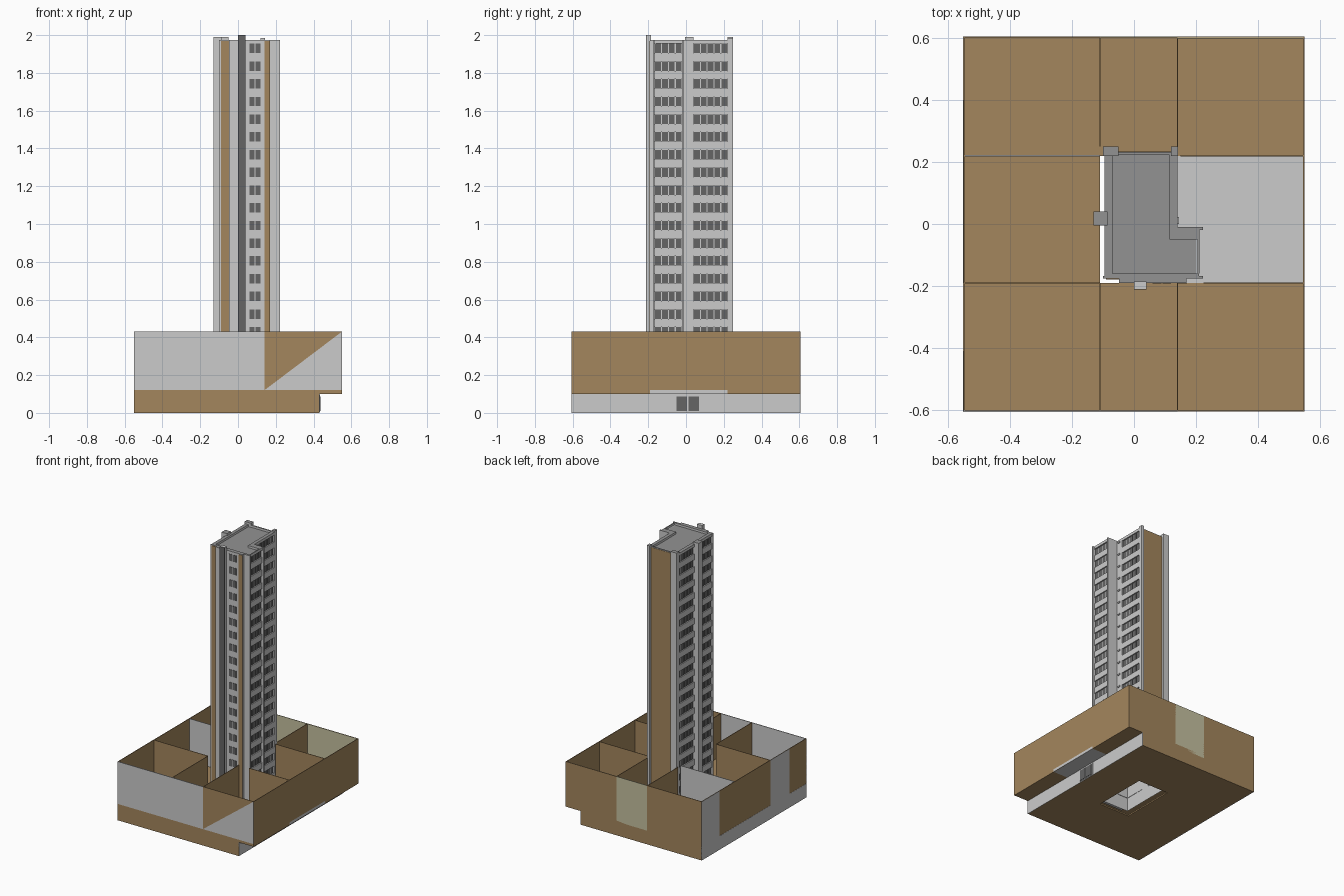
import bpy, bmesh

if "Cube" in bpy.data.objects:
    bpy.data.objects.remove(bpy.data.objects["Cube"])

def mat(name, r, g, b):
    m = bpy.data.materials.new(name)
    m.diffuse_color = (r, g, b, 1)
    m.use_nodes = True
    m.node_tree.nodes["Principled BSDF"].inputs["Base Color"].default_value = m.diffuse_color
    return m

BROWN = mat("brown", 0.37, 0.24, 0.11)
LIGHT = mat("light_grey", 0.60, 0.60, 0.60)
ROOF = mat("roof_grey", 0.29, 0.29, 0.29)
DARK = mat("dark_grey", 0.13, 0.13, 0.13)
OLIVE = mat("pale_olive", 0.56, 0.53, 0.35)

def boxes(name, items, m, top=None, open_bottom=False):
    """Each item is (x0, x1, y0, y1, z0, z1); top faces may take another colour."""
    bm = bmesh.new()
    for x0, x1, y0, y1, z0, z1 in items:
        v = [bm.verts.new((x, y, z)) for z in (z0, z1) for y in (y0, y1) for x in (x0, x1)]
        for k, f in enumerate(((0, 2, 3, 1), (4, 5, 7, 6), (0, 1, 5, 4),
                               (2, 6, 7, 3), (0, 4, 6, 2), (1, 3, 7, 5))):
            if k == 0 and open_bottom:
                continue
            face = bm.faces.new([v[i] for i in f])
            face.material_index = 1 if (top and k == 1) else 0
    me = bpy.data.meshes.new(name)
    bm.to_mesh(me)
    bm.free()
    me.materials.append(m)
    if top:
        me.materials.append(top)
    ob = bpy.data.objects.new(name, me)
    bpy.context.collection.objects.link(ob)
    return ob

T = 0.004                                  # thin wall thickness
X0, X1, Y0, Y1 = -0.55, 0.55, -0.605, 0.605
XA, XB, YA, YB = -0.11, 0.14, -0.19, 0.22   # room grid lines
BX = 0.43                                  # right end of the base
Z1, Z2, Z3 = 0.10, 0.12, 0.43

# ---- base storey: bottom slab with central hole, and outer walls
def ring(xe, z0, z1):
    return [(X0, xe, Y0, YA, z0, z1), (X0, xe, YB, Y1, z0, z1), (X0, XA, YA, YB, z0, z1)]

boxes("base_bottom", ring(BX, 0, 0.01) + [(XB, BX, YA, YB, 0, 0.01)], BROWN)
boxes("base_front_back_walls", [(X0, BX, Y0, Y0 + T, 0, Z1), (X0, BX, Y1 - T, Y1, 0, Z1)], BROWN)
boxes("base_side_walls", [(X0 - 0.001, X0 + T, Y0, Y1, 0, Z1), (BX - T, BX + 0.001, Y0, Y1, 0, Z1)], LIGHT)
boxes("entrance_frame", [(BX, BX + 0.004, -0.06, 0.08, 0.005, 0.098)], LIGHT)
boxes("entrance_doors", [(BX, BX + 0.007, -0.05, 0.006, 0.01, 0.088),
                         (BX, BX + 0.007, 0.014, 0.07, 0.01, 0.088)], DARK)

# ---- upper floor slab
boxes("podium_floor", ring(X1, Z1, Z2), BROWN)
boxes("podium_floor_right", [(XB, X1, YA, YB, Z1, Z2)], LIGHT)

# ---- podium outer walls
boxes("front_wall_grey", [(X0, XB, Y0 - 0.001, Y0 + T, Z2, Z3)], LIGHT)
boxes("front_wall_brown", [(XB, X1, Y0, Y0 + T, Z2, Z3)], BROWN)
tri = bpy.data.meshes.new("front_wall_triangle")
tri.from_pydata([(XB, Y0 - 0.001, Z2), (X1, Y0 - 0.001, Z2), (X1, Y0 - 0.001, Z3)], [], [(0, 1, 2)])
tri.materials.append(LIGHT)
bpy.context.collection.objects.link(bpy.data.objects.new("front_wall_triangle", tri))
boxes("right_wall", [(X1 - T, X1, Y0, Y1, Z1, Z3)], BROWN)
boxes("back_wall", [(X0, XA, Y1 - T, Y1, Z1, Z3), (XB, X1, Y1 - T, Y1, Z1, Z3)], BROWN)
boxes("back_wall_olive", [(XA, XB, Y1 - T, Y1, Z1, Z3),
                          (XB, X1 - T, Y1 - T - 0.002, Y1 - T, Z2, Z3)], OLIVE)
boxes("left_wall_brown", [(X0, X0 + T, Y0, Y1, Z1, Z3)], BROWN)
boxes("left_wall_grey", [(X0 - 0.001, X0, 0.40, Y1, Z1, Z3),
                         (X0 - 0.001, X0, -0.41, -0.19, Z1, Z3)], LIGHT)

# ---- podium partitions
h = T / 2
boxes("partitions", [
    (XA - h, XA + h, Y0, YA, Z2, Z3), (XB - h, XB + h, Y0, YA, Z2, Z3),
    (XA - h, XA + h, YB + 0.03, Y1, Z2, Z3), (XB - h, XB + h, YB + 0.03, Y1, Z2, Z3),
    (X0, XA, YA - h, YA + h, Z2, Z3), (0.225, X1, YA - h, YA + h, Z2, Z3),
    (XB + 0.01, X1, YB - h, YB + h, Z2, Z3)], BROWN)
boxes("partition_grey", [(X0, XA, YB - h, YB + h, Z2, Z3)], LIGHT)

# ---- tower core
TOP = 1.975
boxes("tower_core", [(-0.085, 0.13, -0.17, 0.23, 0.02, 1.96)], LIGHT, ROOF, True)
boxes("tower_wing", [(0.12, 0.20, -0.17, -0.015, Z2, 1.96)], LIGHT, ROOF)
boxes("tower_parapet", [
    (-0.095, -0.07, -0.17, 0.232, 1.955, TOP), (0.115, 0.14, -0.05, 0.232, 1.955, TOP),
    (-0.07, 0.115, 0.222, 0.232, 1.955, TOP), (-0.07, 0.21, -0.175, -0.16, 1.955, TOP),
    (0.14, 0.205, -0.05, -0.015, 1.955, TOP), (0.205, 0.212, -0.16, -0.015, 1.955, TOP)], LIGHT, ROOF)

# ---- vertical fins, piers and front slab
boxes("tower_fins", [(-0.10, 0.222, -0.176, -0.167, Z2, TOP),
                     (0.13, 0.222, -0.02, -0.01, Z2, TOP)], LIGHT, ROOF)
boxes("side_strip", [(0.125, 0.14, -0.012, 0.04, Z2, TOP)], LIGHT, ROOF)
boxes("tower_piers", [(-0.13, -0.085, -0.005, 0.04, Z2, 1.99),
                      (-0.10, -0.05, 0.22, 0.25, Z2, 1.99),
                      (0.12, 0.142, 0.22, 0.25, Z2, 1.985)], LIGHT, ROOF)
boxes("front_slab", [(-0.048, 0.17, -0.19, -0.17, 0.02, TOP)], LIGHT, ROOF)
boxes("front_pier", [(0.0, 0.04, -0.21, -0.185, Z2, 2.0)], LIGHT)
boxes("front_pier_face", [(0.0, 0.04, -0.212, -0.21, Z2, 2.0)], DARK)
boxes("brown_panels", [(-0.09, -0.048, -0.179, -0.176, Z2, 1.97),
                       (0.14, 0.17, -0.193, -0.19, Z2, 1.97),
                       (-0.05, 0.12, 0.23, 0.234, Z2, 1.97)], BROWN)

# ---- windows: dark panes between projecting spandrel bands
PITCH, HH = 0.0938, 0.025
floors = [1.93 - PITCH * i for i in range(19)]
bands, panes, vents = [], [], []

def window_side(x, s, y0, y1, n):
    """x is the core face, s the outward direction, n the pane count."""
    def span(a, b):
        return tuple(sorted((x + s * a, x + s * b)))
    step = (y1 - y0) / n
    for z in floors:
        bands.append(span(-0.002, 0.010) + (y0, y1, z - PITCH + HH, z - HH))
        for k in range(n):
            a = y0 + k * step
            panes.append(span(-0.002, 0.003) + (a + 0.003, a + step - 0.003, z - HH, z + HH))
    bands.append(span(-0.002, 0.010) + (y0, y1, floors[0] + HH, 1.96))
    bands.append(span(-0.002, 0.010) + (y0, y1, Z2, floors[-1] - HH - 0.02))

window_side(0.20, 1, -0.167, -0.02, 4)
window_side(0.13, 1, 0.04, 0.22, 5)
window_side(-0.085, -1, -0.167, -0.005, 4)
window_side(-0.085, -1, 0.04, 0.22, 5)
for z in floors:
    panes += [(0.060, 0.088, -0.192, -0.188, z - HH, z + HH),
              (0.092, 0.120, -0.192, -0.188, z - HH, z + HH)]
    vents.append((0.14, 0.146, 0.0, 0.022, z + 0.02, z + 0.03))
boxes("spandrel_bands", bands, LIGHT)
boxes("window_panes", panes, DARK)
boxes("vents", vents, LIGHT)
